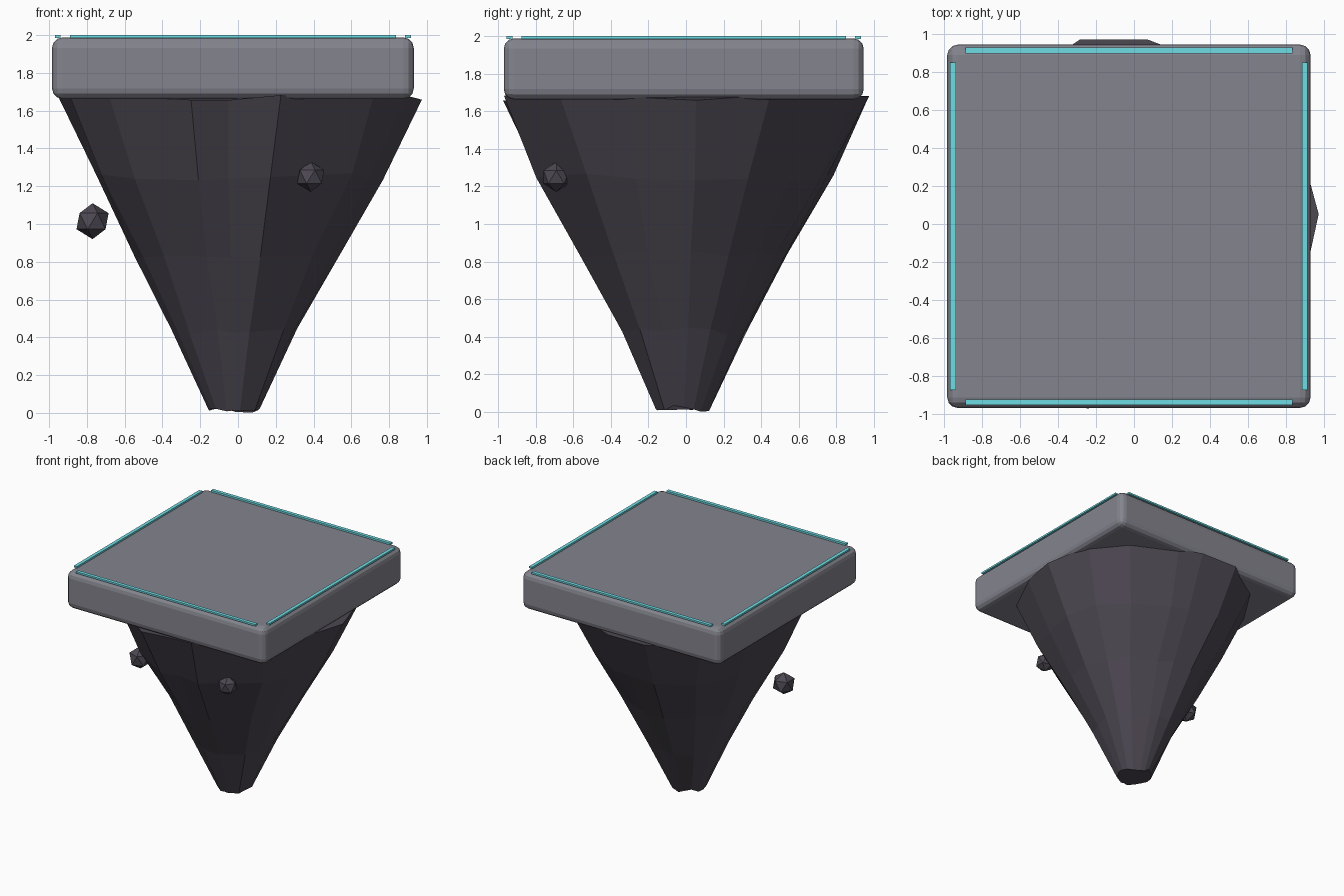
import bpy, bmesh, random
from math import radians, cos, sin
from mathutils import Vector

if "Cube" in bpy.data.objects:
    bpy.data.objects.remove(bpy.data.objects["Cube"])

random.seed(7)
CX, CY = -0.027, -0.012          # slab centre


def material(name, rgb):
    m = bpy.data.materials.new(name)
    m.diffuse_color = (*rgb, 1)
    m.use_nodes = True
    m.node_tree.nodes["Principled BSDF"].inputs["Base Color"].default_value = m.diffuse_color
    return m


STONE = material("slab_stone", (0.23, 0.23, 0.27))
ROCK = material("dark_rock", (0.075, 0.065, 0.085))
GLOW = material("cyan_trim", (0.16, 0.72, 0.78))


def add_object(name, bm, mat, location=(0, 0, 0)):
    bmesh.ops.recalc_face_normals(bm, faces=bm.faces)
    me = bpy.data.meshes.new(name)
    bm.to_mesh(me)
    bm.free()
    me.materials.append(mat)
    ob = bpy.data.objects.new(name, me)
    ob.location = location
    bpy.context.collection.objects.link(ob)
    return ob


def box(name, size, location, mat):
    bm = bmesh.new()
    bmesh.ops.create_cube(bm, size=1)
    bmesh.ops.scale(bm, vec=size, verts=bm.verts)
    return add_object(name, bm, mat, location)


# Platform slab with rounded edges
slab = box("platform_slab", (1.915, 1.915, 0.325), (CX, CY, 1.825), STONE)
bev = slab.modifiers.new("rounded", 'BEVEL')
bev.width = 0.055
bev.segments = 3

# Thin glowing trim along each edge of the top
for s, side in ((-1, "front"), (1, "back")):
    box(side + "_trim", (1.725, 0.03, 0.015), (CX, CY + s * 0.927, 1.9925), GLOW)
for s, side in ((-1, "left"), (1, "right")):
    box(side + "_trim", (0.03, 1.725, 0.015), (CX + s * 0.927, CY, 1.9925), GLOW)

# Tapering rock underside: irregular columns (angle, radius factor) through five rings
columns = [(4, 1.0), (27, 1.0), (47, 0.98), (73, 0.96), (87, 1.0), (105, 1.04),
           (131, 1.0), (157, 0.98), (180, 0.98), (202, 0.99), (225, 0.99),
           (255, 1.03), (268, 0.97), (282, 1.02), (318, 1.01), (340, 0.97)]
rings = [(0.02, 0.14), (0.43, 0.335), (0.84, 0.55), (1.25, 0.775), (1.67, 0.975)]
bm = bmesh.new()
loops = []
for i, (z, r) in enumerate(rings):
    off = -0.02 * (1 - i / 4)
    loop = []
    for a, k in columns:
        a = radians(a + random.uniform(-1.5, 1.5))
        rr = r * (k + (random.uniform(-0.03, 0.03) if i < 4 else 0))
        dz = random.uniform(-0.02, 0.02)
        loop.append(bm.verts.new((off + rr * cos(a), off + rr * sin(a), z + dz)))
    loops.append(loop)
n = len(columns)
for lo, hi in zip(loops, loops[1:]):
    for j in range(n):
        k = (j + 1) % n
        bm.faces.new((lo[j], lo[k], hi[k], hi[j]))
bm.faces.new(loops[0][::-1])
bm.faces.new(loops[-1])
add_object("rock_underside", bm, ROCK)

# Small floating boulders
for name, r, loc in (("left_boulder", 0.095, (-0.77, -0.245, 1.015)),
                     ("front_boulder", 0.08, (0.385, -0.69, 1.25))):
    bm = bmesh.new()
    bmesh.ops.create_icosphere(bm, subdivisions=1, radius=r)
    add_object(name, bm, ROCK, loc)
